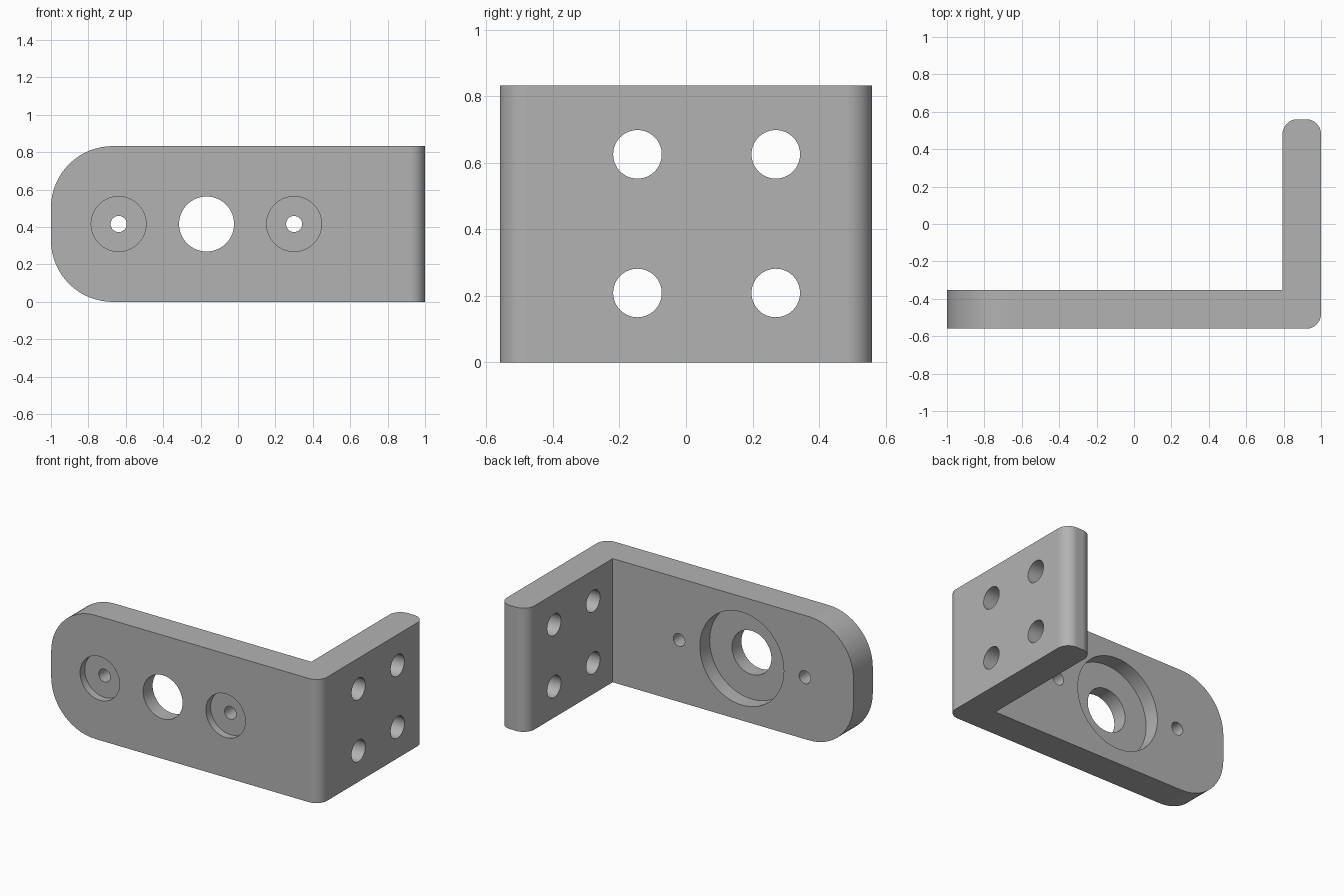
import bpy
import bmesh
from math import pi
from mathutils import Matrix, Vector

cube = bpy.data.objects.get("Cube")
if cube:
    bpy.data.objects.remove(cube, do_unlink=True)

X, Y, HEIGHT = 1.0, 0.56, 0.833     # half length, half depth, height
THICK = 0.206
MID = HEIGHT / 2
FRONT, BACK = -Y, -Y + THICK        # faces of the long plate

grey = bpy.data.materials.new("metal_grey")
grey.use_nodes = True
colour = (0.45, 0.45, 0.45, 1)
grey.diffuse_color = colour
grey.node_tree.nodes["Principled BSDF"].inputs["Base Color"].default_value = colour


def make_object(name, bm):
    bmesh.ops.recalc_face_normals(bm, faces=bm.faces[:])
    mesh = bpy.data.meshes.new(name)
    bm.to_mesh(mesh)
    bm.free()
    mesh.materials.append(grey)
    obj = bpy.data.objects.new(name, mesh)
    bpy.context.collection.objects.link(obj)
    return obj


def add_cylinder(bm, axis, centre, radius, length):
    turn = Matrix.Rotation(pi / 2, 4, "X" if axis == "y" else "Y")
    bmesh.ops.create_cone(bm, cap_ends=True, segments=64, radius1=radius,
                          radius2=radius, depth=length,
                          matrix=Matrix.Translation(centre) @ turn)


def round_edges(bm, test, radius):
    edges = [e for e in bm.edges if test(*(v.co for v in e.verts))]
    bmesh.ops.bevel(bm, geom=edges, offset=radius, offset_type="OFFSET",
                    segments=16, profile=0.5, affect="EDGES")


# L-shaped body, extruded upward
bm = bmesh.new()
outline = [(-X, FRONT), (X, FRONT), (X, Y), (X - THICK, Y),
           (X - THICK, BACK), (-X, BACK)]
base = bm.faces.new([bm.verts.new((x, y, 0)) for x, y in outline])
extruded = bmesh.ops.extrude_face_region(bm, geom=[base])
top = [v for v in extruded["geom"] if isinstance(v, bmesh.types.BMVert)]
bmesh.ops.translate(bm, verts=top, vec=Vector((0, 0, HEIGHT)))


def is_bend_or_tip(a, b):
    vertical = abs(a.z - b.z) > 0.1
    return vertical and (a.y > Y - 0.01 or (a.x > X - 0.01 and a.y < 0))


def is_plate_end(a, b):
    return abs(a.y - b.y) > 0.1 and max(a.x, b.x) < -X + 0.01


round_edges(bm, is_bend_or_tip, 0.08)
round_edges(bm, is_plate_end, 0.33)
bracket = make_object("bracket", bm)

# Through holes in both plates
holes = bmesh.new()
for x, r in ((-0.638, 0.043), (-0.168, 0.147), (0.30, 0.043)):
    add_cylinder(holes, "y", (x, (FRONT + BACK) / 2, MID), r, THICK * 2)
for y in (-0.146, 0.27):
    for z in (0.209, 0.626):
        add_cylinder(holes, "x", (X - THICK / 2, y, z), 0.073, THICK * 2)

# Shallow recesses on the front, one wide recess on the back
recesses = bmesh.new()
for x in (-0.638, 0.30):
    add_cylinder(recesses, "y", (x, FRONT, MID), 0.147, 2 * 0.05)
add_cylinder(recesses, "y", (-0.168, BACK, MID), 0.313, 2 * 0.105)

bpy.ops.object.select_all(action="DESELECT")
bpy.context.view_layer.objects.active = bracket
bracket.select_set(True)
for name, cutter_bm in (("hole_cutter", holes), ("recess_cutter", recesses)):
    cutter = make_object(name, cutter_bm)
    cutter.hide_render = True
    cut = bracket.modifiers.new(name, "BOOLEAN")
    cut.operation = "DIFFERENCE"
    cut.solver = "EXACT"
    cut.object = cutter
    bpy.ops.object.modifier_apply(modifier=cut.name)
    bpy.data.objects.remove(cutter, do_unlink=True)

# Smooth rounds, crisp edges, flat faces kept flat
bpy.ops.object.shade_smooth_by_angle(angle=pi / 6)
weighted = bracket.modifiers.new("flat_face_normals", "WEIGHTED_NORMAL")
weighted.keep_sharp = True
